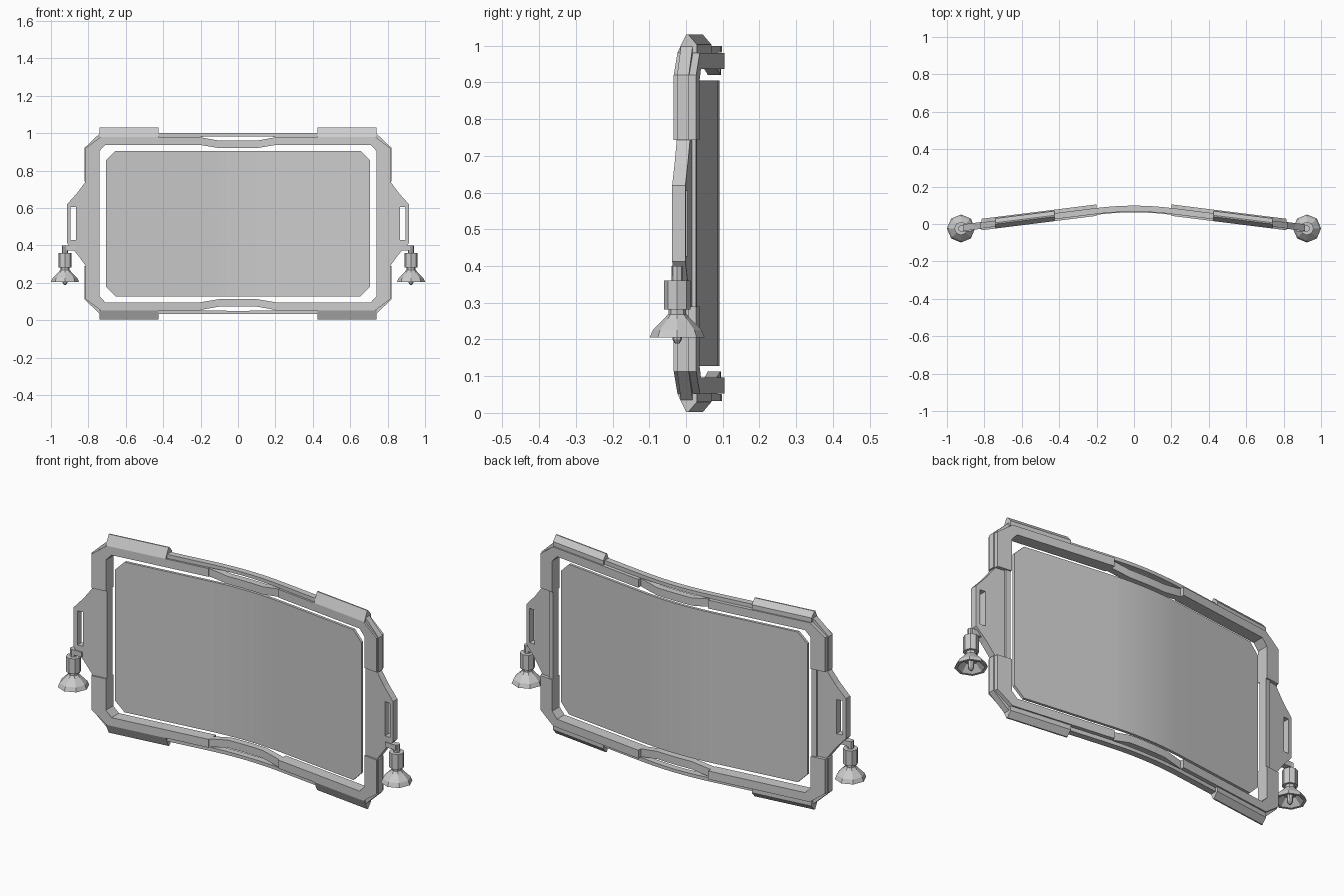
import bpy, bmesh
from math import cos, sin, pi

if "Cube" in bpy.data.objects:
    bpy.data.objects.remove(bpy.data.objects["Cube"])

MID = 0.5165          # height of the horizontal symmetry plane
BEND = 0.2            # half-width of the curved middle


def curve_y(x):
    # curved in the middle, straight wings sweeping forward
    x = abs(x)
    return 0.082 - (0.3125 * x * x if x < BEND else 0.0125 + 0.125 * (x - BEND))


def finish(name, bm, bend=True, flip_z=True, smooth=False):
    # bend a right/upper part along the curve and mirror it
    if bend:
        for i in range(1, 6):
            bmesh.ops.bisect_plane(bm, geom=bm.verts[:] + bm.edges[:] + bm.faces[:],
                                   plane_co=(0.04 * i, 0, 0), plane_no=(1, 0, 0))
    bmesh.ops.recalc_face_normals(bm, faces=bm.faces[:])
    inner = [f for f in bm.faces if all(abs(v.co.x) < 1e-5 for v in f.verts)
             or (flip_z and all(abs(v.co.z) < 1e-5 for v in f.verts))]
    bmesh.ops.delete(bm, geom=inner, context='FACES_ONLY')
    if bend:
        for v in bm.verts:
            v.co.y += curve_y(v.co.x)
    me = bpy.data.meshes.new(name)
    bm.to_mesh(me)
    bm.free()
    ob = bpy.data.objects.new(name, me)
    bpy.context.collection.objects.link(ob)
    ob.location.z = MID if flip_z else 0
    mod = ob.modifiers.new("mirror", 'MIRROR')
    mod.use_axis = (True, False, flip_z)
    if smooth:
        bpy.context.view_layer.objects.active = ob
        ob.select_set(True)
        bpy.ops.object.shade_smooth_by_angle(angle=0.4)
        ob.select_set(False)
    return ob


def prism(name, pts, y0, y1, smooth=False):
    # outline in x and absolute z, extruded in depth
    bm = bmesh.new()
    face = bm.faces.new([bm.verts.new((x, y0, z - MID)) for x, z in pts])
    ext = bmesh.ops.extrude_face_region(bm, geom=[face], use_keep_orig=True)
    for v in ext["geom"]:
        if isinstance(v, bmesh.types.BMVert):
            v.co.y = y1
    return finish(name, bm, smooth=smooth)


def loft(name, rings):
    # skin a row of matching cross-sections, capped at both ends
    bm = bmesh.new()
    rows = [[bm.verts.new((x, y, z - MID)) for x, y, z in r] for r in rings]
    n = len(rows[0])
    for a, b in zip(rows, rows[1:]):
        for i in range(n):
            j = (i + 1) % n
            bm.faces.new((a[i], a[j], b[j], b[i]))
    bm.faces.new(rows[0])
    bm.faces.new(rows[-1])
    return finish(name, bm)


def bar(name, outer, inner, y0, y1):
    return loft(name, [[(ox, y0, oz), (ox, y1, oz), (ix, y1, iz), (ix, y0, iz)]
                       for (ox, oz), (ix, iz) in zip(outer, inner)])


# curved screen panel
prism("screen", [(0, MID), (0.705, MID), (0.705, 0.855), (0.655, 0.905), (0, 0.905)],
      -0.005, 0.009, smooth=True)

# heavy corner frames
bar("corner_frame",
    [(0.2, 0.98), (0.735, 0.98), (0.815, 0.92), (0.815, 0.743)],
    [(0.2, 0.937), (0.71, 0.937), (0.74, 0.905), (0.74, 0.743)], -0.026, 0.035)

# dipped middle grip of the top and bottom rails
bar("middle_grip",
    [(0, 0.96), (0.1, 0.96), (0.2, 0.978)],
    [(0, 0.92), (0.1, 0.92), (0.2, 0.937)], -0.02, 0.014)

# thin outer rim
bar("outer_rim",
    [(0, 1.0), (0.738, 1.0), (0.822, 0.92), (0.822, 0.743)],
    [(0, 0.983), (0.73, 0.975), (0.80, 0.915), (0.80, 0.743)], -0.016, 0.016)

# ridged pads on the rim
pad = [(-0.026, 0.98), (-0.002, 1.03), (0.005, 1.03), (0.028, 1.003), (0.028, 0.98)]
loft("rim_pad", [[(x, y, z) for y, z in pad] for x in (0.425, 0.74)])

# slotted side ears
prism("side_ear", [(0.74, MID), (0.865, MID), (0.865, 0.605), (0.895, 0.605), (0.895, MID),
                   (0.914, MID), (0.914, 0.62), (0.86, 0.68), (0.812, 0.745), (0.74, 0.745)],
      -0.018, 0.018)
prism("side_rail", [(0.74, MID), (0.765, MID), (0.765, 0.745), (0.74, 0.745)], -0.018, 0.028)

# hanging bells
CX, CY = 0.925, -0.024


def lathe(name, profile, sides=8):
    bm = bmesh.new()
    rows = [[bm.verts.new((CX + r * cos(2 * pi * i / sides), CY + r * sin(2 * pi * i / sides), z))
             for i in range(sides)] for r, z in profile]
    for a, b in zip(rows, rows[1:]):
        for i in range(sides):
            j = (i + 1) % sides
            bm.faces.new((a[i], a[j], b[j], b[i]))
    bm.faces.new(rows[0])
    bm.faces.new(rows[-1])
    return finish(name, bm, bend=False, flip_z=False)


lathe("bell_cap", [(0.016, 0.4), (0.016, 0.36), (0.036, 0.36), (0.036, 0.282),
                   (0.024, 0.282), (0.024, 0.262)])
lathe("bell", [(0.026, 0.268), (0.036, 0.256), (0.066, 0.226), (0.075, 0.205),
               (0.062, 0.205), (0.03, 0.238), (0.015, 0.238), (0.013, 0.2), (0.006, 0.189)])

# hooks joining the bells to the ears
bm = bmesh.new()
bmesh.ops.create_cube(bm, size=1)
for v in bm.verts:
    v.co = (0.899 + v.co.x * 0.062, -0.024 + v.co.y * 0.03, 0.386 + v.co.z * 0.026)
finish("bell_hook", bm, bend=False, flip_z=False)
